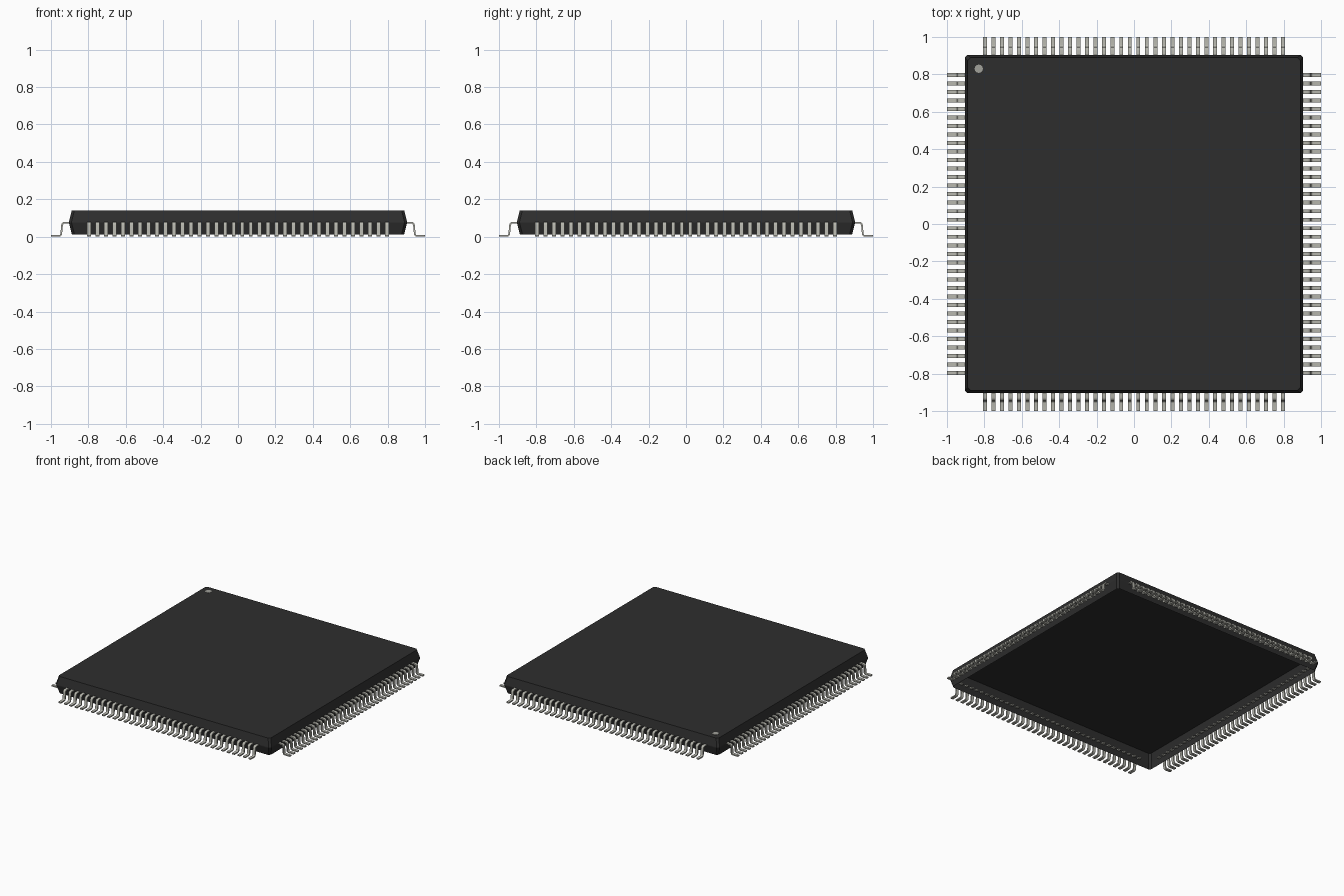
import bpy, bmesh, math
from mathutils import Vector

cube = bpy.data.objects.get("Cube")
if cube:
    bpy.data.objects.remove(cube, do_unlink=True)


def material(name, rgb, rough):
    m = bpy.data.materials.new(name)
    m.use_nodes = True
    m.diffuse_color = (*rgb, 1)
    bsdf = m.node_tree.nodes["Principled BSDF"]
    bsdf.inputs["Base Color"].default_value = (*rgb, 1)
    bsdf.inputs["Roughness"].default_value = rough
    return m


def make_object(name, bm, mat):
    bmesh.ops.recalc_face_normals(bm, faces=bm.faces)
    mesh = bpy.data.meshes.new(name)
    bm.to_mesh(mesh)
    bm.free()
    mesh.materials.append(mat)
    ob = bpy.data.objects.new(name, mesh)
    bpy.context.collection.objects.link(ob)
    return ob


black = material("black plastic", (0.027, 0.027, 0.027), 0.6)
silver = material("tinned metal", (0.47, 0.47, 0.42), 0.4)
grey = material("marker grey", (0.36, 0.36, 0.33), 0.6)

# Package body: tapered square shell with clipped corners, open underneath
bm = bmesh.new()
rings = []
CLIP = 0.014
for half, z in ((0.888, 0.012), (0.904, 0.074), (0.904, 0.08), (0.889, 0.14)):
    ring = []
    for sx, sy in ((1, 1), (-1, 1), (-1, -1), (1, -1)):
        a = Vector((sx * half, sy * (half - CLIP), z))
        b = Vector((sx * (half - CLIP), sy * half, z))
        ring += [bm.verts.new(p) for p in ((a, b) if sx * sy > 0 else (b, a))]
    rings.append(ring)
for low, high in zip(rings, rings[1:]):
    for i in range(8):
        j = (i + 1) % 8
        bm.faces.new((low[i], low[j], high[j], high[i]))
bm.faces.new(rings[-1])
body = make_object("package_body", bm, black)
if body.data.polygons[-1].normal.z < 0:
    body.data.flip_normals()

# Pin-one marker: thin disc on the top face
bm = bmesh.new()
bmesh.ops.create_cone(bm, cap_ends=True, segments=16, radius1=0.022,
                      radius2=0.022, depth=0.002)
marker = make_object("pin_one_marker", bm, grey)
marker.location = (-0.83, 0.83, 0.1405)

# Gull-wing pin: centre line of (distance from chip centre, height), bent by arcs
PINS, REACH, THICK, WIDTH = 36, 0.797, 0.009, 0.021


def arc(cx, cz, r, start, end, steps=4):
    for k in range(steps + 1):
        t = math.radians(start + (end - start) * k / steps)
        yield Vector((cx + r * math.cos(t), cz + r * math.sin(t)))


path = [Vector((0.885, 0.0745))]
path += arc(0.927, 0.0605, 0.014, 90, 0)
path += arc(0.957, 0.0165, 0.012, 180, 270)
path.append(Vector((1.0, 0.0045)))


def pin_mesh():
    bm = bmesh.new()
    sections = []
    for i, p in enumerate(path):
        d = (path[min(i + 1, len(path) - 1)] - path[max(i - 1, 0)]).normalized()
        n = Vector((-d.y, d.x)) * THICK / 2
        if i in (0, len(path) - 1):
            n = Vector((0, THICK / 2))
        corners = ((-1, 1), (1, 1), (1, -1), (-1, -1))
        sections.append([bm.verts.new((sx * WIDTH / 2, -(p + n * s).x, (p + n * s).y))
                         for sx, s in corners])
    for a, b in zip(sections, sections[1:]):
        for i in range(4):
            j = (i + 1) % 4
            bm.faces.new((a[i], a[j], b[j], b[i]))
    bm.faces.new(sections[0])
    bm.faces.new(sections[-1])
    # Place the first pin at the left end of its row
    bmesh.ops.translate(bm, verts=bm.verts, vec=(-REACH, 0, 0))
    return bm


# One row of pins on each side
for k, side in enumerate(("front", "left", "back", "right")):
    row = make_object(side + "_pins", pin_mesh(), silver)
    row.rotation_euler.z = math.radians(90 * k)
    array = row.modifiers.new("row", 'ARRAY')
    array.count = PINS
    array.use_relative_offset = False
    array.use_constant_offset = True
    array.constant_offset_displace = (2 * REACH / (PINS - 1), 0, 0)
    bpy.ops.object.select_all(action='DESELECT')
    row.select_set(True)
    bpy.context.view_layer.objects.active = row
    bpy.ops.object.shade_smooth_by_angle(angle=math.radians(35))
